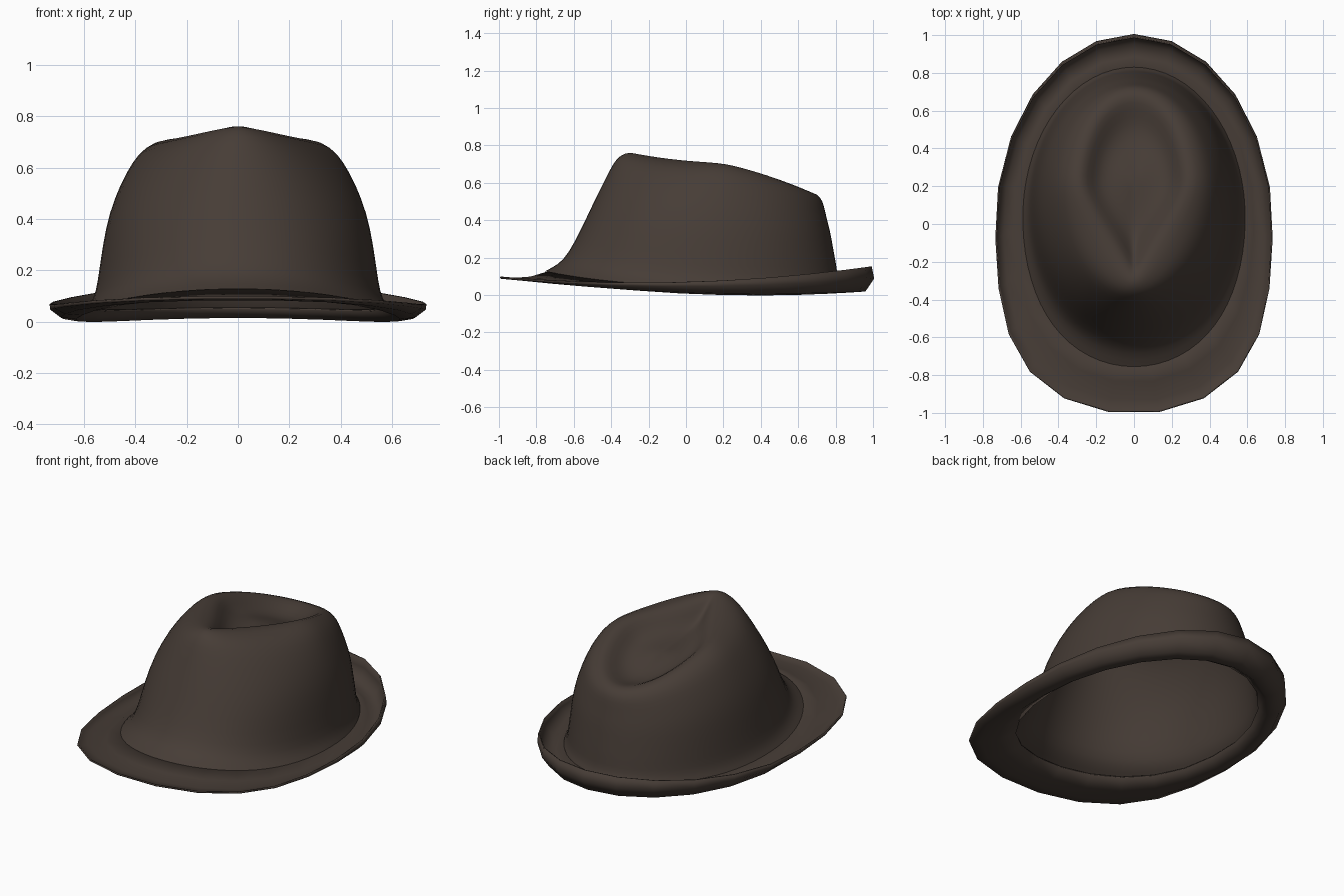
import bpy, bmesh, math

if "Cube" in bpy.data.objects:
    bpy.data.objects.remove(bpy.data.objects["Cube"])

felt = bpy.data.materials.new("dark_brown_felt")
felt.diffuse_color = (0.062, 0.046, 0.037, 1)
felt.use_nodes = True
felt.node_tree.nodes["Principled BSDF"].inputs["Base Color"].default_value = felt.diffuse_color


def ring(bm, n, w, yf, yb, k, zf, zs, zb, dip=0):
    """Egg-shaped loop: half width, front y, back y, front taper, heights front/side/back."""
    verts = []
    for i in range(n):
        a = 2 * math.pi * (i + 0.5) / n
        c, s = math.cos(a), math.sin(a)
        f = max(c, 0)
        x = w * s * (1 + k * (f * f if k > 0 else f))
        y = (yf + yb) / 2 - (yb - yf) / 2 * c
        z = zs + (zf - zb) / 2 * c + ((zf + zb) / 2 - zs) * c * c
        z -= 4 * dip * f * (1 - f)
        verts.append(bm.verts.new((x, y, z)))
    return verts


def loft(name, n, rows, cap=None):
    bm = bmesh.new()
    loops = [ring(bm, n, *r) for r in rows]
    for a, b in zip(loops, loops[1:]):
        for i in range(n):
            j = (i + 1) % n
            bm.faces.new((a[i], a[j], b[j], b[i]))
    if cap:
        tip = bm.verts.new(cap)
        for i in range(n):
            bm.faces.new((loops[-1][i], loops[-1][(i + 1) % n], tip))
    for f in bm.faces:
        f.smooth = True
    me = bpy.data.meshes.new(name)
    bm.to_mesh(me)
    bm.free()
    me.materials.append(felt)
    ob = bpy.data.objects.new(name, me)
    bpy.context.collection.objects.link(ob)
    return ob


# Crown: flared foot, slanted wall, pinched ridge and teardrop dent
crown = loft("crown", 33, [
    (.592, -.76, .835, .10, .128, .052, .055, .01),
    (.565, -.685, .815, .08, .165, .09, .09, .015),
    (.55, -.635, .81, .06, .22, .15, .15, .015),
    (.53, -.57, .79, .05, .34, .30, .25),
    (.505, -.505, .775, .0, .48, .42, .34),
    (.465, -.44, .755, -.1, .61, .53, .41),
    (.42, -.395, .74, -.2, .70, .62, .48, .01),
    (.375, -.36, .725, -.35, .745, .68, .52, .018),
    (.30, -.30, .68, -.7, .772, .718, .555, .026),
    (.25, -.23, .61, -.8, .735, .69, .54, .02),
    (.20, -.13, .53, -.7, .64, .625, .52),
    (.14, -.01, .45, -.5, .61, .60, .525),
    (.07, .12, .36, -.3, .60, .595, .56),
], cap=(0, .24, .593))
sub = crown.modifiers.new("smooth", 'SUBSURF')
sub.levels = sub.render_levels = 1

# Brim: flat at the front, gutter at the sides, curled up at the back
brim = loft("brim", 23, [
    (.727, -1.0, .985, .32, .10, .07, .152),
    (.725, -.995, .998, .32, .095, .05, .09),
    (.69, -.94, .955, .3, .092, .022, .026),
    (.635, -.84, .885, .2, .10, .014, .022),
    (.582, -.745, .83, .1, .128, .055, .055, .01),
])
sol = brim.modifiers.new("thickness", 'SOLIDIFY')
sol.thickness = 0.008
sol.offset = -1
